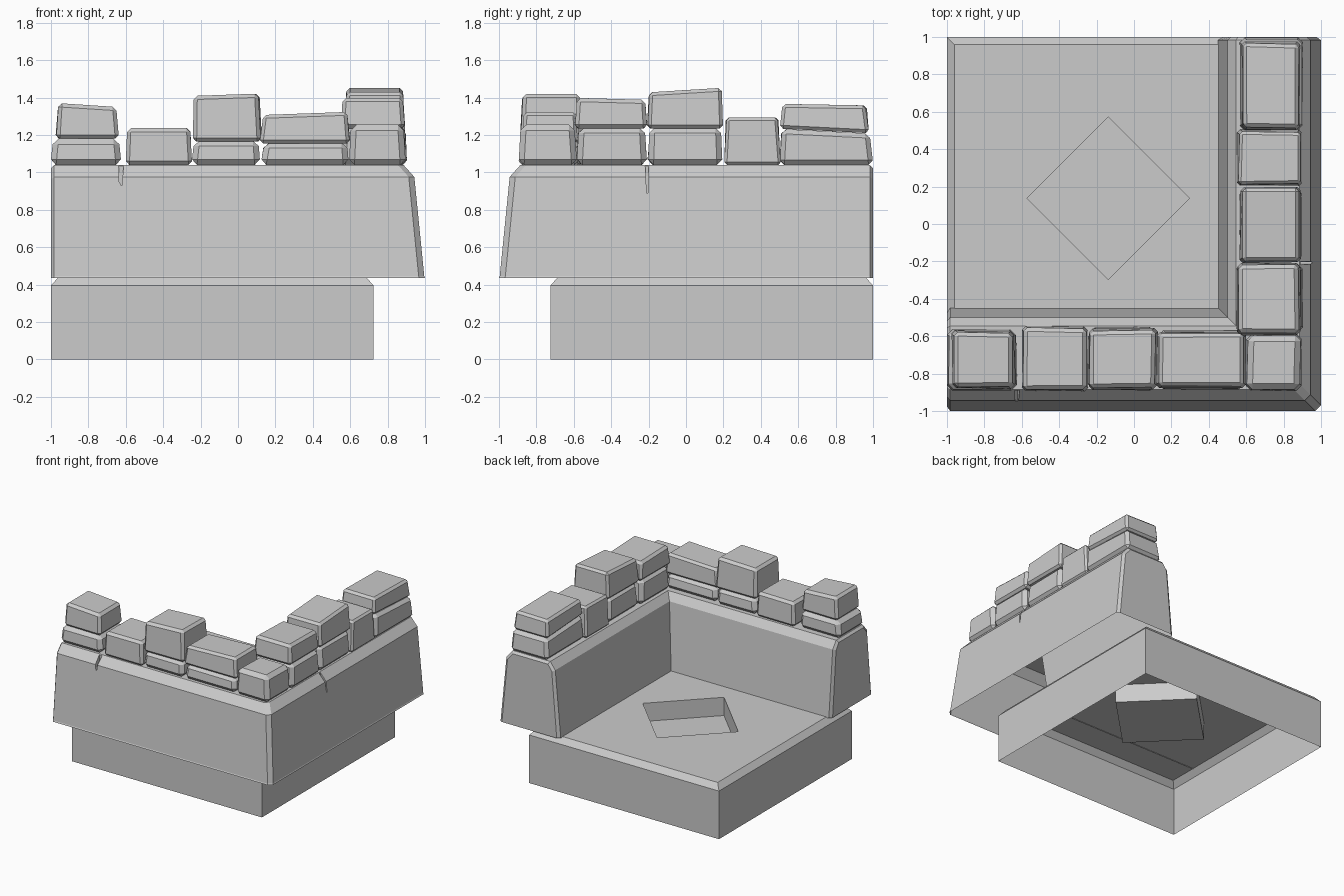
import bpy, bmesh, random
from mathutils import Vector

if "Cube" in bpy.data.objects:
    bpy.data.objects.remove(bpy.data.objects["Cube"])

random.seed(4)


def link(name, bm, smooth=False):
    bmesh.ops.recalc_face_normals(bm, faces=bm.faces)
    me = bpy.data.meshes.new(name)
    bm.to_mesh(me)
    bm.free()
    ob = bpy.data.objects.new(name, me)
    bpy.context.collection.objects.link(ob)
    return ob


# Floor tile: open underneath, chamfered rim, sunken diamond pocket
bm = bmesh.new()
C = Vector((-0.1375, 0.1375, 0))


def square(half, z):
    return [bm.verts.new(C + Vector((sx * half, sy * half, z)))
            for sx, sy in ((1, -1), (1, 1), (-1, 1), (-1, -1))]


def diamond(r, z):
    return [bm.verts.new(C + Vector((dx * r, dy * r, z)))
            for dx, dy in ((1, 0), (0, 1), (-1, 0), (0, -1))]


def band(a, b):
    n = len(a)
    for i in range(n):
        j = (i + 1) % n
        bm.faces.new((a[i], a[j], b[j], b[i]))


low, mid, top = square(0.8625, 0), square(0.8625, 0.395), square(0.8225, 0.44)
rim, pit = diamond(0.434, 0.44), diamond(0.434, 0.29)
band(low, mid)
band(mid, top)
for i in range(4):
    j = (i + 1) % 4
    bm.faces.new((top[i], top[j], rim[i]))
    bm.faces.new((rim[i], top[j], rim[j]))
band(rim, pit)
bm.faces.new(pit)
link("floor_tile", bm)

# L-shaped wall: tapered profile (distance out, height) swept round a mitre
bm = bmesh.new()
profile = [(0.45, 0.435), (0.50, 0.98), (0.545, 1.04), (0.885, 1.04),
           (0.943, 0.975), (0.996, 0.445), (1.0, 0.435)]
shrunk = [(0.475, 0.435), (0.52, 0.97), (0.555, 1.022), (0.872, 1.022),
          (0.922, 0.965), (0.972, 0.445), (0.975, 0.435)]


def chamfer(u):
    return 0.03 if u > 0.7 else 0.0


rings = [
    [(-1, -u, z) for u, z in shrunk],
    [(-0.983, -u, z) for u, z in profile],
    [(u - chamfer(u), -u, z) for u, z in profile],
    [(u, -u + chamfer(u), z) for u, z in profile],
    [(u, 0.983, z) for u, z in profile],
    [(u, 1, z) for u, z in shrunk],
]
rings = [[bm.verts.new(p) for p in r] for r in rings]
for a, b in zip(rings, rings[1:]):
    band(a, b)
bm.faces.new(rings[0])
bm.faces.new(rings[-1])
bmesh.ops.remove_doubles(bm, verts=bm.verts, dist=1e-5)
wall = link("corner_wall", bm)


# Cracks cut as thin wedges into the outer top edge
def crack(name, points, to_world):
    cb = bmesh.new()
    ends = [[cb.verts.new(to_world(s, d, z)) for s, z in points] for d in (0.89, 1.1)]
    for i in range(len(points)):
        j = (i + 1) % len(points)
        cb.faces.new((ends[0][i], ends[0][j], ends[1][j], ends[1][i]))
    cb.faces.new(ends[0])
    cb.faces.new(ends[1])
    # the crack runs out where the wall face leans away
    for v in ends[1]:
        if v.co.z < 1.0:
            v.co.z += 0.0
    ob = link(name, cb)
    ob.hide_render = True
    m = wall.modifiers.new(name, 'BOOLEAN')
    m.object, m.operation, m.solver = ob, 'DIFFERENCE', 'EXACT'
    return ob


cutters = [
    crack("front_crack", [(-0.64, 1.1), (-0.635, 0.95), (-0.622, 0.925), (-0.605, 1.1)],
          lambda s, d, z: (s, -d, z)),
    crack("side_crack", [(-0.222, 1.1), (-0.21, 0.89), (-0.203, 0.89), (-0.2, 1.1)],
          lambda s, d, z: (d, s, z)),
]
dg = bpy.context.evaluated_depsgraph_get()
result = bpy.data.meshes.new_from_object(wall.evaluated_get(dg))
wall.modifiers.clear()
wall.data = result
for c in cutters:
    bpy.data.objects.remove(c)
# the wall is a shell, open underneath
bm = bmesh.new()
bm.from_mesh(result)
under = [f for f in bm.faces if f.calc_center_median().z < 0.436]
bmesh.ops.delete(bm, geom=under, context='FACES')
bm.to_mesh(result)
bm.free()


# Rough stones: bevelled boxes with a sloping top and slightly uneven corners
def stone(name, x, y, z, bevel=0.03, slope=(0, 0), foot=(0, 0), taper=0.012):
    bm = bmesh.new()
    bmesh.ops.create_cube(bm, size=1)
    for v in bm.verts:
        a, b, c = v.co * 2
        t = taper if c > 0 else 0
        tilt = slope if c > 0 else foot
        v.co = ((x[0] + x[1]) / 2 + a * ((x[1] - x[0]) / 2 - t) + random.uniform(-.005, .005),
                (y[0] + y[1]) / 2 + b * ((y[1] - y[0]) / 2 - t) + random.uniform(-.005, .005),
                (z[1] if c > 0 else z[0]) + a * tilt[0] + b * tilt[1])
    bmesh.ops.bevel(bm, geom=bm.edges[:], offset=bevel, segments=1,
                    affect='EDGES', profile=0.5)
    link(name, bm)


# Front row, left to right, ending at the corner stone
stone("front_stone_1", (-1, -.625), (-.89, -.56), (1.04, 1.18))
stone("front_cap_1", (-.975, -.64), (-.88, -.57), (1.18, 1.36), .02, (-.01, 0))
stone("front_stone_2", (-.605, -.245), (-.895, -.545), (1.04, 1.236), .02)
stone("front_stone_3", (-.245, .12), (-.89, -.55), (1.04, 1.17))
stone("front_cap_3", (-.245, .125), (-.885, -.56), (1.165, 1.415), .02, (.006, 0))
stone("front_stone_4", (.125, .595), (-.885, -.57), (1.04, 1.16))
stone("front_cap_4", (.12, .6), (-.875, -.575), (1.155, 1.315), .018, (.008, 0))
stone("corner_stone", (.595, .9), (-.895, -.585), (1.04, 1.255))

# Side row, front to back
stone("side_stone_1", (.55, .9), (-.585, -.21), (1.04, 1.24))
stone("side_cap_1", (.55, .89), (-.595, -.21), (1.235, 1.393), .02, (0, -.005))
stone("side_stone_2", (.56, .895), (-.205, .195), (1.04, 1.24))
stone("side_cap_2", (.565, .89), (-.205, .2), (1.235, 1.44), .018, (0, .012))
stone("side_stone_3", (.55, .9), (.205, .505), (1.04, 1.293), .015)
stone("side_stone_4", (.565, .905), (.5, .998), (1.04, 1.22), .025, (0, -.012))
stone("side_cap_4", (.575, .89), (.505, .975), (1.222, 1.362), .018, (0, -.004), (0, -.012))
